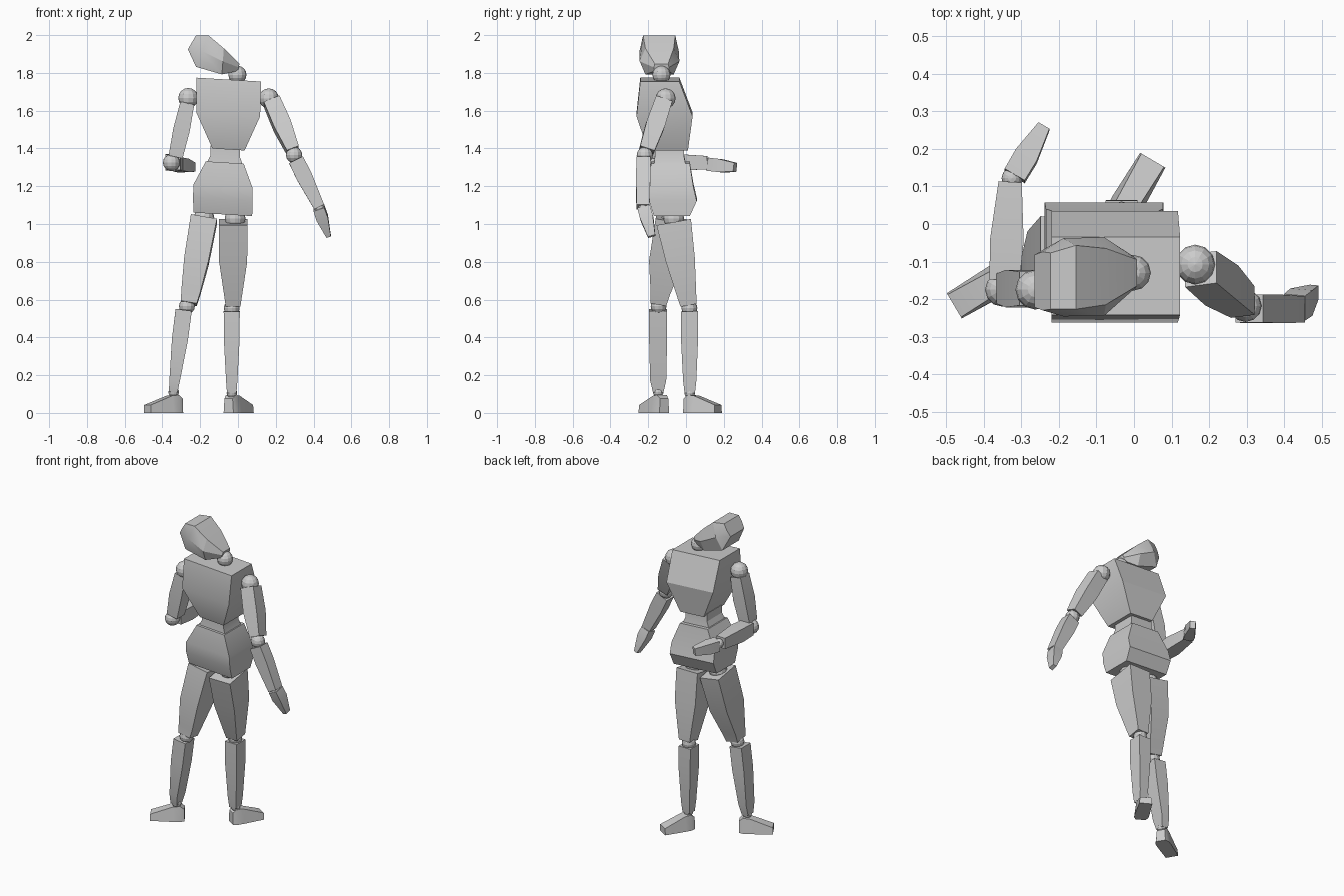
import bpy, bmesh, math
from mathutils import Vector as V

if "Cube" in bpy.data.objects:
    bpy.data.objects.remove(bpy.data.objects["Cube"])


def loft(name, rings):
    """Skin a list of equal-length point rings and cap both ends."""
    bm = bmesh.new()
    vs = [[bm.verts.new(p) for p in r] for r in rings]
    n = len(vs[0])
    for a, b in zip(vs, vs[1:]):
        for i in range(n):
            j = (i + 1) % n
            bm.faces.new((a[i], a[j], b[j], b[i]))
    bm.faces.new(vs[0])
    bm.faces.new(vs[-1])
    bmesh.ops.recalc_face_normals(bm, faces=bm.faces)
    me = bpy.data.meshes.new(name)
    bm.to_mesh(me)
    bm.free()
    ob = bpy.data.objects.new(name, me)
    bpy.context.collection.objects.link(ob)
    me.polygons.foreach_set("use_smooth", [True] * len(me.polygons))
    me.set_sharp_from_angle(angle=math.radians(25))
    return ob


def limb(name, p0, p1, sections, side=(1, 0, 0)):
    """Box limb from p0 to p1; sections are (t, width along side, depth)."""
    p0, p1 = V(p0), V(p1)
    axis = (p1 - p0).normalized()
    s = V(side)
    s = (s - axis * s.dot(axis)).normalized()
    d = axis.cross(s)
    loft(name, [[p0.lerp(p1, t) + s * (a * w / 2) + d * (b * h / 2)
                 for a, b in ((-1, -1), (1, -1), (1, 1), (-1, 1))]
                for t, w, h in sections])


def block(name, levels, tilt=0.06):
    """Torso block; levels are (z, x0, x1, y0, y1), leaning down to the right."""
    loft(name, [[V((x, y, z - tilt * (x + 0.06)))
                 for x, y in ((x0, y0), (x1, y0), (x1, y1), (x0, y1))]
                for z, x0, x1, y0, y1 in levels])


def ball(name, c, r):
    bpy.ops.mesh.primitive_uv_sphere_add(segments=12, ring_count=8, radius=r, location=c)
    bpy.context.object.name = name


def foot(name, heel, toe):
    heel, toe = V(heel), V(toe)
    u = (toe - heel).normalized()
    s = V((-u.y, u.x, 0))
    rings = []
    for t, wb, wt, h in ((0, .06, .05, .075), (.12, .085, .06, .095),
                         (.32, .088, .06, .092), (1, .078, .07, .042)):
        c = heel.lerp(toe, t)
        rings.append([c - s * wb / 2, c + s * wb / 2,
                      c + s * wt / 2 + V((0, 0, h)), c - s * wt / 2 + V((0, 0, h))])
    loft(name, rings)


# Torso
block("chest", [(1.395, -.135, .035, -.20, .01),
                (1.58, -.22, .117, -.262, .035),
                (1.765, -.22, .123, -.242, -.035)])
block("waist", [(1.31, -.168, .028, -.17, 0), (1.36, -.145, .01, -.165, -.01),
                (1.41, -.145, .01, -.165, -.01)])
block("pelvis", [(1.05, -.235, .075, -.17, .02), (1.13, -.238, .078, -.195, .057),
                 (1.20, -.235, .077, -.2, .04), (1.325, -.17, .03, -.185, .02)])

# Head: six-sided egg lying toward -x, stations of (top, bottom, y, half widths)
head = []
for (tx, tz), (bx, bz), y, wt, wm, wb in (
        ((.008, 1.848), (0, 1.81), -.13, .035, .04, .035),
        ((-.075, 1.93), (-.085, 1.792), -.14, .075, .105, .075),
        ((-.155, 1.998), (-.222, 1.832), -.142, .085, .104, .085),
        ((-.222, 1.999), (-.265, 1.925), -.152, .075, .078, .07)):
    mx, mz = (tx + bx) / 2, (tz + bz) / 2
    head.append([V((tx, y - wt, tz)), V((tx, y + wt, tz)), V((mx, y + wm, mz)),
                 V((bx, y + wb, bz)), V((bx, y - wb, bz)), V((mx, y - wm, mz))])
loft("head", head)
ball("neck", (-.003, -.13, 1.79), .048)

# Legs: hip, knee and ankle joints
for side, hip, knee, ankle in (
        ("left", (-.18, -.075, 1.03), (-.27, -.145, .565), (-.34, -.147, .11)),
        ("right", (-.015, -.065, 1.03), (-.033, .018, .555), (-.032, .02, .105))):
    ball(side + "_hip_joint", hip, .055)
    ball(side + "_knee_joint", knee, .042)
    ball(side + "_ankle_joint", ankle, .028)
limb("left_thigh", (-.18, -.07, 1.025), (-.26, -.145, .58),
     [(0, .14, .18), (.5, .13, .175), (.88, .1, .1), (1, .085, .085)])
limb("right_thigh", (-.025, -.065, 1.01), (-.026, .013, .57),
     [(0, .152, .185), (.45, .148, .155), (.9, .09, .1), (1, .078, .085)])
limb("left_shin", (-.287, -.148, .545), (-.343, -.147, .11),
     [(0, .086, .095), (.35, .085, .095), (.85, .056, .085), (1, .045, .055)])
limb("right_shin", (-.033, .018, .538), (-.033, .02, .105),
     [(0, .085, .09), (.35, .083, .09), (.85, .06, .07), (1, .05, .055)])
foot("left_foot", (-.305, -.115, 0), (-.479, -.218, 0))
foot("right_foot", (-.05, .0, 0), (.05, .17, 0))

# Left arm, bent toward +y
ball("left_shoulder_joint", (-.263, -.175, 1.667), .053)
ball("left_elbow_joint", (-.352, -.175, 1.325), .045)
ball("left_wrist_joint", (-.325, .122, 1.322), .028)
limb("left_upper_arm", (-.268, -.172, 1.64), (-.33, -.172, 1.355),
     [(0, .075, .09), (.5, .088, .1), (1, .075, .08)])
limb("left_forearm", (-.345, -.15, 1.327), (-.33, .112, 1.325),
     [(0, .08, .08), (.4, .09, .088), (1, .062, .07)])
limb("left_hand", (-.318, .128, 1.315), (-.24, .26, 1.3),
     [(0, .062, .07), (.4, .064, .07), (1, .034, .048)])

# Right arm, hanging outward
ball("right_shoulder_joint", (.163, -.108, 1.665), .053)
ball("right_elbow_joint", (.297, -.218, 1.365), .043)
ball("right_wrist_joint", (.43, -.228, 1.085), .026)
limb("right_upper_arm", (.178, -.12, 1.65), (.29, -.208, 1.39),
     [(0, .09, .09), (.5, .095, .1), (1, .068, .08)])
limb("right_forearm", (.307, -.225, 1.34), (.43, -.228, 1.09),
     [(0, .082, .075), (.35, .085, .076), (1, .058, .07)])
limb("right_hand", (.428, -.222, 1.085), (.48, -.182, .935),
     [(0, .06, .068), (.35, .062, .07), (1, .024, .04)])
